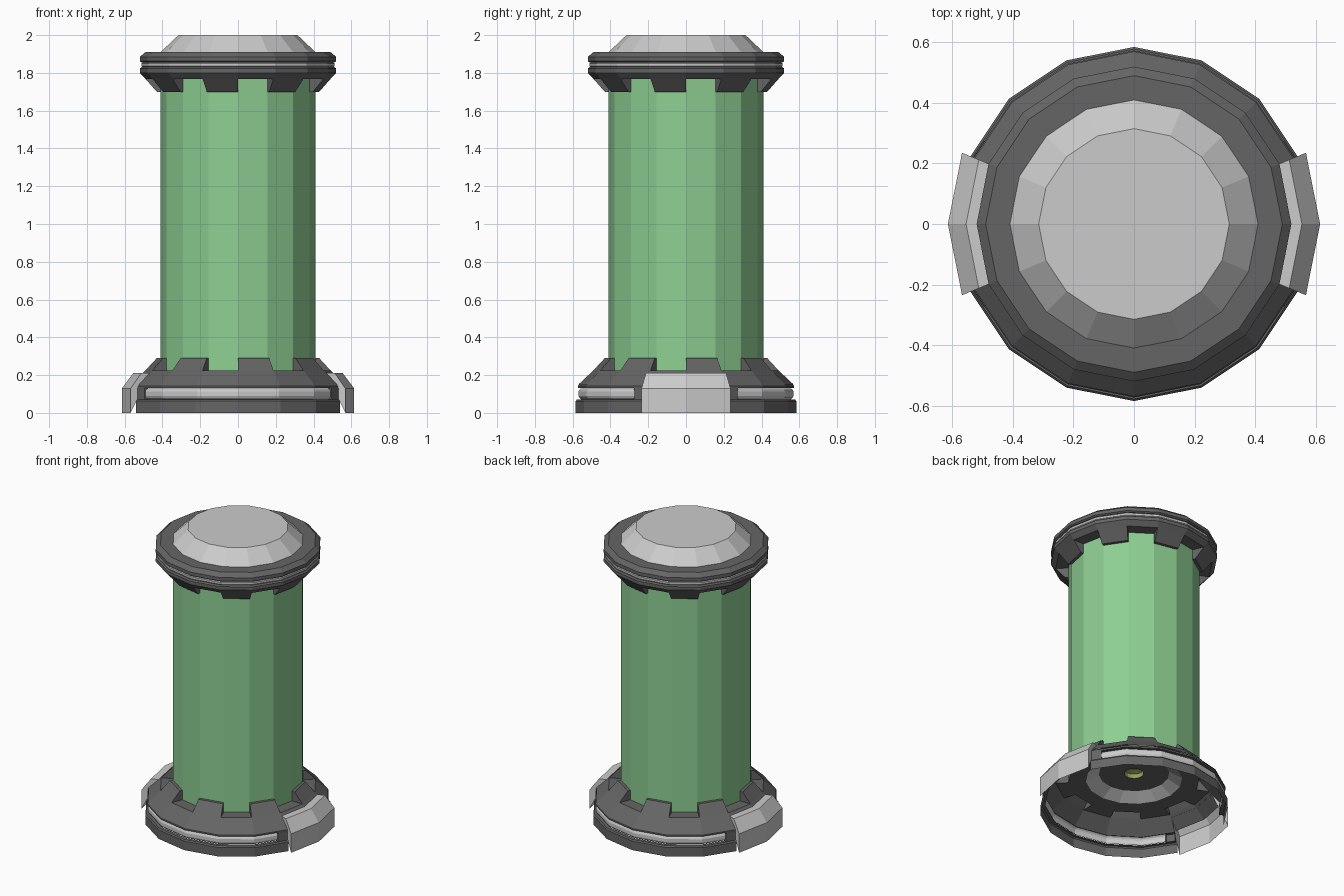
import bpy, bmesh, math
from mathutils import Vector

if "Cube" in bpy.data.objects:
    bpy.data.objects.remove(bpy.data.objects["Cube"])

STEP = 22.5  # everything is 16-sided


def material(name, color):
    m = bpy.data.materials.new(name)
    m.diffuse_color = (*color, 1)
    m.use_nodes = True
    m.node_tree.nodes["Principled BSDF"].inputs["Base Color"].default_value = m.diffuse_color
    return m


DARK = material("dark_metal", (0.13, 0.13, 0.13))
GLASS = material("green_glass", (0.27, 0.62, 0.29))
LIGHT = material("light_strip", (0.85, 0.85, 0.85))
NOZZLE = material("nozzle_green", (0.3, 0.36, 0.1))


def point(r, z, a):
    """Point on a 16-gon of corner radius r, at angle a in degrees."""
    off = math.radians(a % STEP - STEP / 2)
    r *= math.cos(math.radians(STEP / 2)) / math.cos(off)
    return Vector((r * math.cos(math.radians(a)), r * math.sin(math.radians(a)), z))


def sweep(bm, prof, a0=0, a1=360, ends=False):
    """Sweep a (radius, z) profile from a0 to a1, breaking at the 16-gon corners."""
    angles = [a0] + [k * STEP for k in range(-32, 33) if a0 < k * STEP < a1] + [a1]
    rows = [[bm.verts.new(point(r, z, a)) for r, z in prof] for a in angles]
    for p, q in zip(rows, rows[1:]):
        for i in range(len(prof) - 1):
            bm.faces.new((p[i], q[i], q[i + 1], p[i + 1]))
    if ends:
        bm.faces.new(rows[0])
        bm.faces.new(rows[-1][::-1])


def finish(bm, name, mat=None):
    bmesh.ops.remove_doubles(bm, verts=bm.verts, dist=0.0005)
    bmesh.ops.recalc_face_normals(bm, faces=bm.faces)
    me = bpy.data.meshes.new(name)
    bm.to_mesh(me)
    bm.free()
    ob = bpy.data.objects.new(name, me)
    if mat:
        me.materials.append(mat)
    bpy.context.collection.objects.link(ob)
    return ob


def part(name, mat, *sweeps):
    bm = bmesh.new()
    for s in sweeps:
        sweep(bm, *s)
    return finish(bm, name, mat)


def castle(z_gap, z_tip, first):
    """Alternating teeth and flat gaps around the glass."""
    tooth = [(.49, z_gap), (.43, z_tip), (.40, z_tip), (.40, z_gap)]
    gap = [(.49, z_gap), (.40, z_gap)]
    return [(tooth if k % 2 == first else gap, k * STEP, (k + 1) * STEP, k % 2 == first)
            for k in range(16)]


# glass tube
part("glass_tube", GLASS, ([(.41, .225), (.41, 1.77)],))

# base shell: hollow underneath, grooved at front and back, open behind the side blocks
base = [([(.57, .15), (.49, .225)],)] + castle(.225, .29, 0)
lower = [(.585, 0), (.585, .062), (.578, .07), (.555, .07)]
upper = [(.555, .132), (.573, .132), (.573, .142), (.565, .15)]
post = [(.555, .07), (.575, .07), (.575, .132), (.555, .132)]
for mid in (90, 270):
    base += [(lower, mid - 67.5, mid + 67.5), (upper, mid - 67.5, mid + 67.5),
             (post, mid - 67.5, mid - 61, True), (post, mid + 61, mid + 67.5, True)]
part("base_shell", DARK, *base)

# light strips in the base groove
strip = [(.555, .072), (.565, .08), (.57, .09), (.57, .112), (.565, .122), (.555, .13)]
part("base_light_strips", LIGHT, *[(strip, m - 61, m + 61, True) for m in (90, 270)])

# side blocks
block = [(.615, 0), (.615, .13), (.555, .21), (.505, .21)]
part("side_blocks", None, *[(block, m - STEP, m + STEP, True) for m in (0, 180)])

# tank floor with raised centre, seen from below
part("floor_ring", DARK, ([(.41, .225), (.30, .225)],))
part("floor_dome", None, ([(.30, .225), (.22, .27)],))
part("floor_plate", DARK, ([(.22, .27), (.06, .27)],))
part("nozzle", NOZZLE, ([(.06, .27), (.06, .30), (.03, .31), (0, .31)],))

# cap ring with groove and downward teeth
part("cap_ring", DARK,
     ([(.41, 1.91), (.49, 1.91), (.52, 1.885), (.52, 1.862), (.51, 1.855), (.505, 1.855)],),
     ([(.505, 1.83), (.51, 1.83), (.52, 1.823), (.52, 1.80), (.49, 1.768)],),
     *castle(1.768, 1.70, 1))
part("cap_light_strip", LIGHT, ([(.505, 1.83), (.512, 1.836), (.512, 1.849), (.505, 1.855)],))

# cap dome
part("cap_dome", None, ([(.41, 1.91), (.315, 2.0), (0, 2.0)],))
